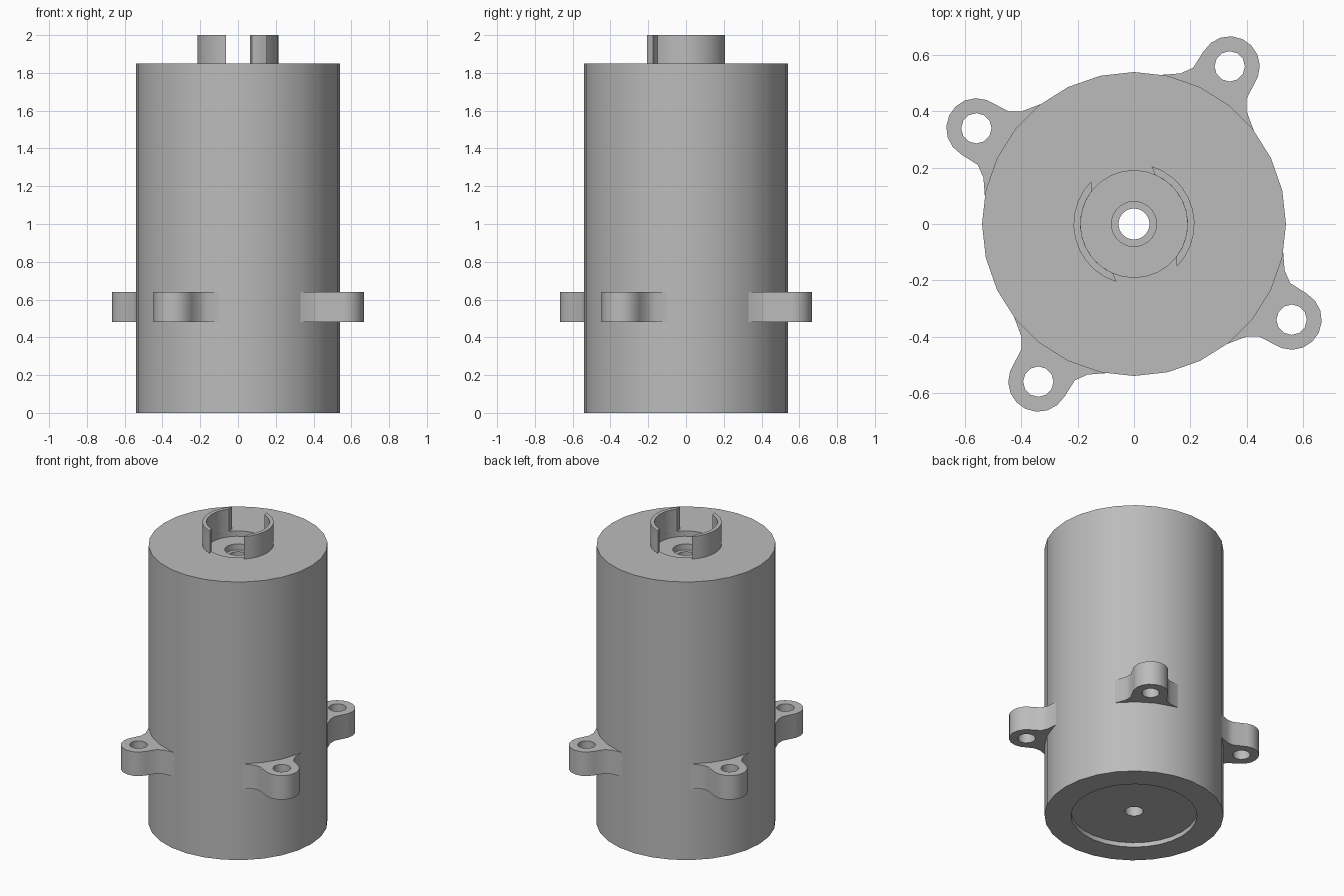
import bpy, bmesh, math
from math import cos, sin, radians
from mathutils import Matrix

cube = bpy.data.objects.get("Cube")
if cube:
    bpy.data.objects.remove(cube, do_unlink=True)

GREY = (0.5, 0.5, 0.5, 1)
grey = bpy.data.materials.new("plain grey")
grey.use_nodes = True
grey.diffuse_color = GREY
grey.node_tree.nodes["Principled BSDF"].inputs["Base Color"].default_value = GREY


def finish(name, bm):
    bmesh.ops.remove_doubles(bm, verts=bm.verts, dist=0.0001)
    bmesh.ops.recalc_face_normals(bm, faces=bm.faces)
    mesh = bpy.data.meshes.new(name)
    bm.to_mesh(mesh)
    bm.free()
    mesh.materials.append(grey)
    ob = bpy.data.objects.new(name, mesh)
    bpy.context.collection.objects.link(ob)
    bpy.ops.object.select_all(action='DESELECT')
    ob.select_set(True)
    bpy.context.view_layer.objects.active = ob
    bpy.ops.object.shade_smooth_by_angle(angle=radians(35))
    return ob


def arc(cx, cy, r, start, end, steps):
    angles = [radians(start + (end - start) * i / steps) for i in range(steps + 1)]
    return [(cx + r * cos(a), cy + r * sin(a)) for a in angles]


def lathe(name, profile, segments):
    """Turn a closed (radius, height) profile around the z axis."""
    bm = bmesh.new()
    rings = []
    for i in range(segments):
        a = 2 * math.pi * i / segments
        rings.append([bm.verts.new((r * cos(a), r * sin(a), z)) for r, z in profile])
    for i, ring in enumerate(rings):
        following = rings[(i + 1) % segments]
        for j in range(len(profile)):
            k = (j + 1) % len(profile)
            bm.faces.new((ring[j], following[j], following[k], ring[k]))
    return finish(name, bm)


def slab(name, outlines, bottom, top, turn):
    """Extrude flat outlines (later ones are holes) and turn them about z."""
    curve = bpy.data.curves.new(name + "_outline", 'CURVE')
    curve.dimensions = '2D'
    curve.fill_mode = 'BOTH'
    curve.extrude = (top - bottom) / 2
    for points in outlines:
        spline = curve.splines.new('POLY')
        spline.points.add(len(points) - 1)
        for p, (x, y) in zip(spline.points, points):
            p.co = (x, y, 0, 1)
        spline.use_cyclic_u = True
    temp = bpy.data.objects.new(name + "_outline", curve)
    bm = bmesh.new()
    mesh = bpy.data.meshes.new_from_object(temp)
    bm.from_mesh(mesh)
    bpy.data.objects.remove(temp)
    bpy.data.meshes.remove(mesh)
    bm.transform(Matrix.Rotation(radians(turn), 4, 'Z')
                 @ Matrix.Translation((0, 0, (top + bottom) / 2)))
    return finish(name, bm)


# Body with recessed base, recessed top and stepped central bore
lathe("housing_body", [
    (0.055, 0.03), (0.38, 0.03), (0.38, 0), (0.54, 0),
    (0.54, 1.85), (0.19, 1.85), (0.19, 1.815),
    (0.08, 1.815), (0.08, 1.775), (0.055, 1.775)], 28)

# Four filleted mounting lugs with bolt holes
lug = [(0.25, 0.40), (0.10, 0.53), (0.165, 0.535), (0.21, 0.555)]
lug += arc(0.34, 0.56, 0.107, 150, -20, 8)
lug += [(0.40, 0.445), (0.40, 0.40), (0.43, 0.32)]
bolt_hole = arc(0.34, 0.56, 0.054, 0, 330, 11)
for side, turn in (("back", 0), ("right", 90), ("front", 180), ("left", 270)):
    slab("mounting_lug_" + side, [lug, bolt_hole], 0.48, 0.64, turn)

# Two curved collar walls with slanted ends
collar = arc(0, 0, 0.215, -45, 73, 10) + arc(0, 0, 0.19, 67, -38, 10)
for side, turn in (("left", 0), ("right", 180)):
    slab("collar_wall_" + side, [collar], 1.845, 2.0, turn)
